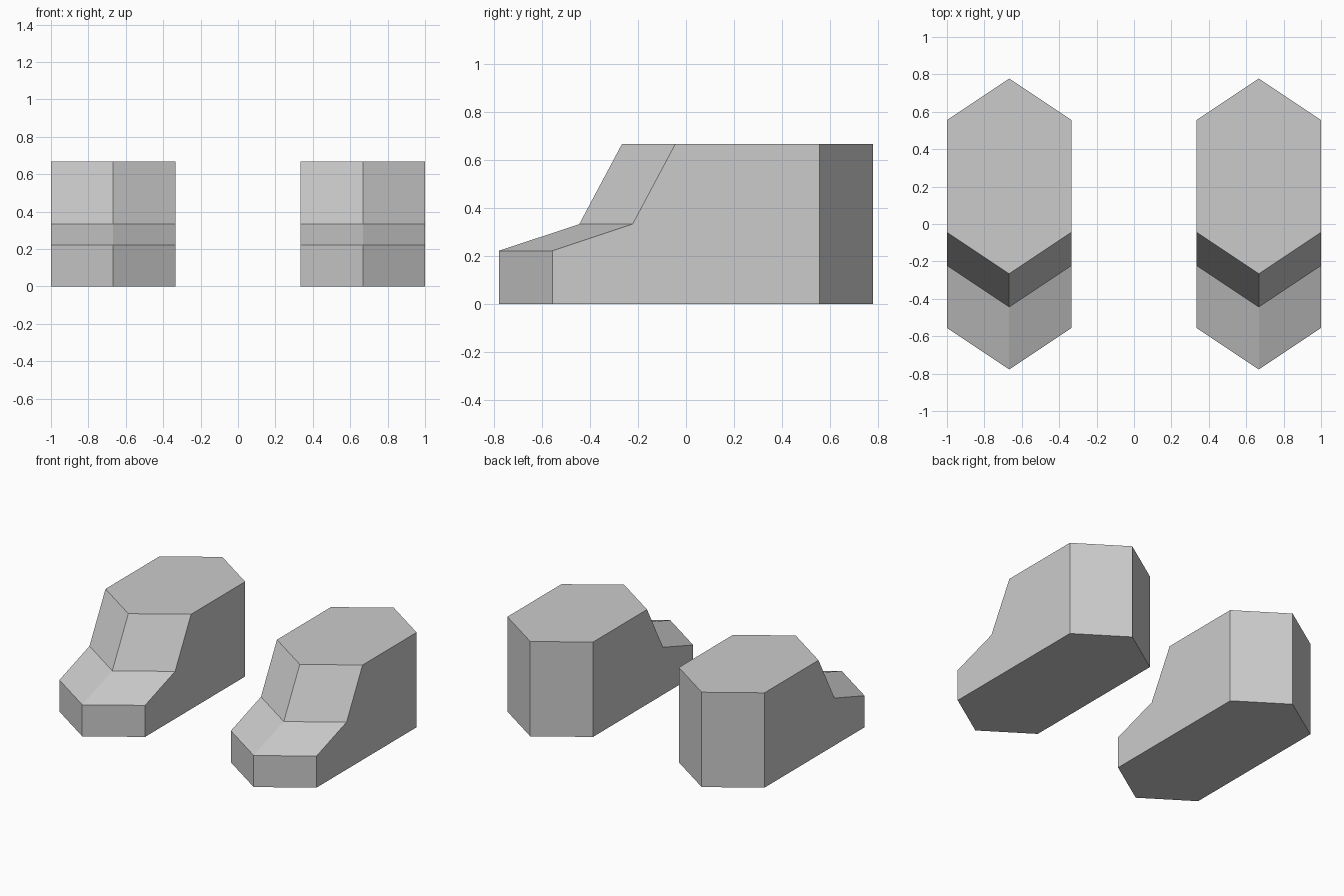
import bpy, bmesh

if "Cube" in bpy.data.objects:
    bpy.data.objects.remove(bpy.data.objects["Cube"])

grey = bpy.data.materials.new("light_grey")
grey.diffuse_color = (0.6, 0.6, 0.6, 1)
grey.use_nodes = True
grey.node_tree.nodes["Principled BSDF"].inputs["Base Color"].default_value = grey.diffuse_color

# Side outline (y, z): front rising from toe to ankle, then the back
FRONT = [(-0.556, 0), (-0.556, 0.222), (-0.222, 0.333), (-0.044, 0.667)]
BACK = [(0.556, 0.667), (0.556, 0)]
HALF, POINT = 0.333, 0.222   # half width, how far the middle ridge juts out


def make_boot(name, cx):
    bm = bmesh.new()
    rows = []
    for x, jut in ((-HALF, 0), (0, POINT), (HALF, 0)):
        ring = [(y - jut, z) for y, z in FRONT] + [(y + jut, z) for y, z in BACK]
        rows.append([bm.verts.new((cx + x, y, z)) for y, z in ring])
    left, mid, right = rows
    # flat side walls
    bm.faces.new(left)
    bm.faces.new(right)
    # toe, instep, shin and heel, folded along the middle ridge
    for a, b in ((left, mid), (mid, right)):
        for i in (0, 1, 2, 4):
            bm.faces.new((a[i], b[i], b[i + 1], a[i + 1]))
    # six-sided top and sole
    for i, j in ((3, 4), (0, 5)):
        bm.faces.new((left[i], mid[i], right[i], right[j], mid[j], left[j]))
    bmesh.ops.recalc_face_normals(bm, faces=bm.faces)
    mesh = bpy.data.meshes.new(name)
    bm.to_mesh(mesh)
    bm.free()
    mesh.materials.append(grey)
    bpy.context.collection.objects.link(bpy.data.objects.new(name, mesh))


make_boot("left_boot", -0.667)
make_boot("right_boot", 0.667)
